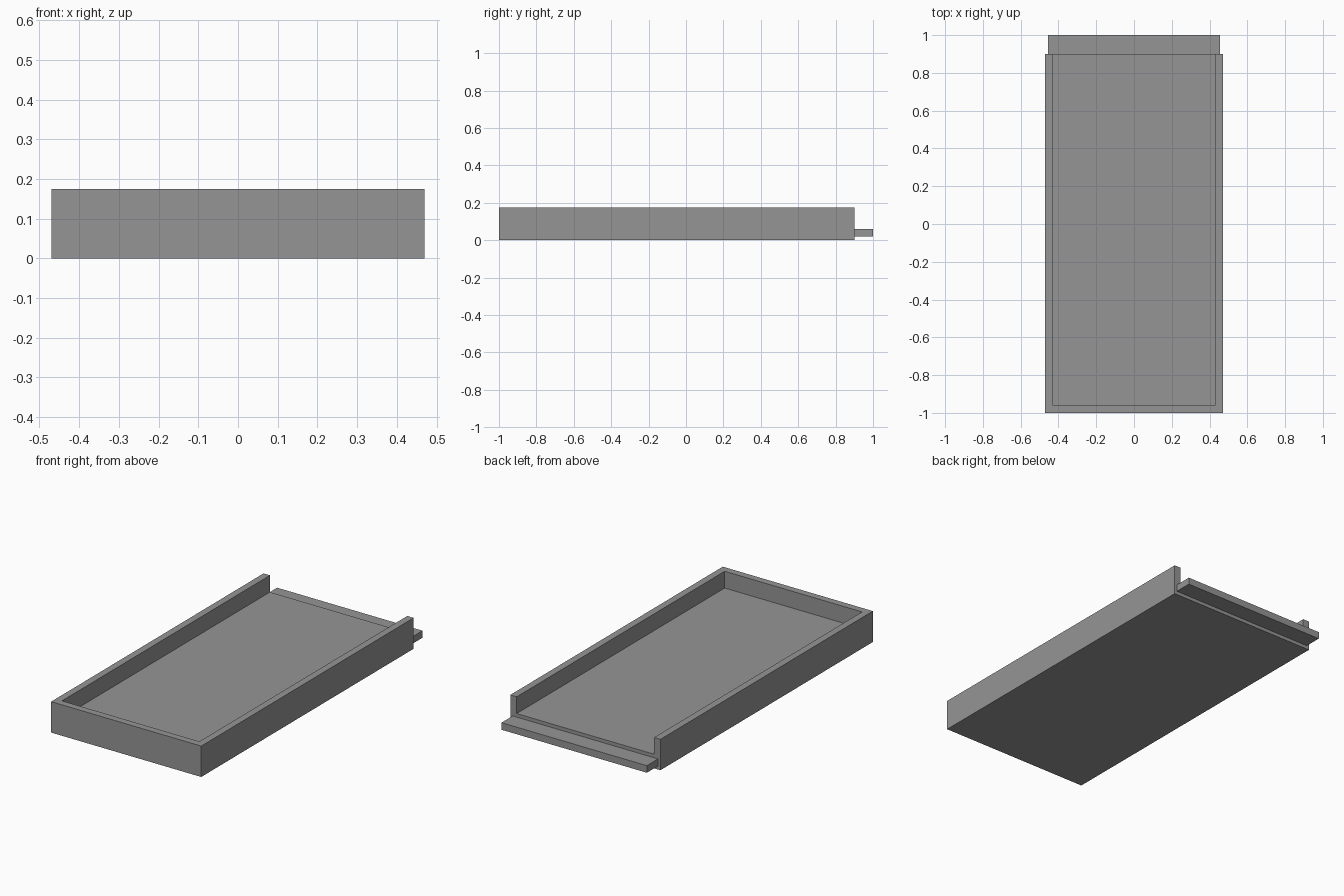
import bpy

if "Cube" in bpy.data.objects:
    bpy.data.objects.remove(bpy.data.objects["Cube"])

grey = bpy.data.materials.new("plain grey")
grey.diffuse_color = (0.3, 0.3, 0.3, 1)
grey.use_nodes = True
grey.node_tree.nodes["Principled BSDF"].inputs["Base Color"].default_value = grey.diffuse_color

HALF_W, FRONT, BACK, TOP = 0.47, -1.0, 0.90, 0.175
WALL, FLOOR = 0.04, 0.08


def prism(name, outline, axis, low, high):
    """Extrude a 2D outline along z (outline in x, y) or y (outline in x, z)."""
    n = len(outline)
    place = (lambda p, d: (p[0], p[1], d)) if axis == 'Z' else (lambda p, d: (p[0], d, p[1]))
    verts = [place(p, d) for d in (low, high) for p in outline]
    faces = [tuple(range(n))[::-1], tuple(range(n, 2 * n))]
    faces += [(i, (i + 1) % n, (i + 1) % n + n, i + n) for i in range(n)]
    if axis == 'Y':
        faces = [f[::-1] for f in faces]
    mesh = bpy.data.meshes.new(name)
    mesh.from_pydata(verts, [], faces)
    mesh.materials.append(grey)
    obj = bpy.data.objects.new(name, mesh)
    bpy.context.collection.objects.link(obj)
    return obj


# Tray body: U-shaped channel, open at the back
w, i = HALF_W, HALF_W - WALL
channel = [(-w, 0), (w, 0), (w, TOP), (i, TOP), (i, FLOOR), (-i, FLOOR), (-i, TOP), (-w, TOP)]
prism("tray_channel", channel, 'Y', FRONT + WALL, BACK)

# Front wall closing the channel
prism("front_wall", [(-w, 0), (w, 0), (w, TOP), (-w, TOP)], 'Y', FRONT, FRONT + WALL)

# Narrow tongue sticking out of the open end, centred in the floor thickness
t = 0.455
prism("back_tongue", [(-t, BACK), (t, BACK), (t, 1.0), (-t, 1.0)], 'Z', 0.02, 0.06)
